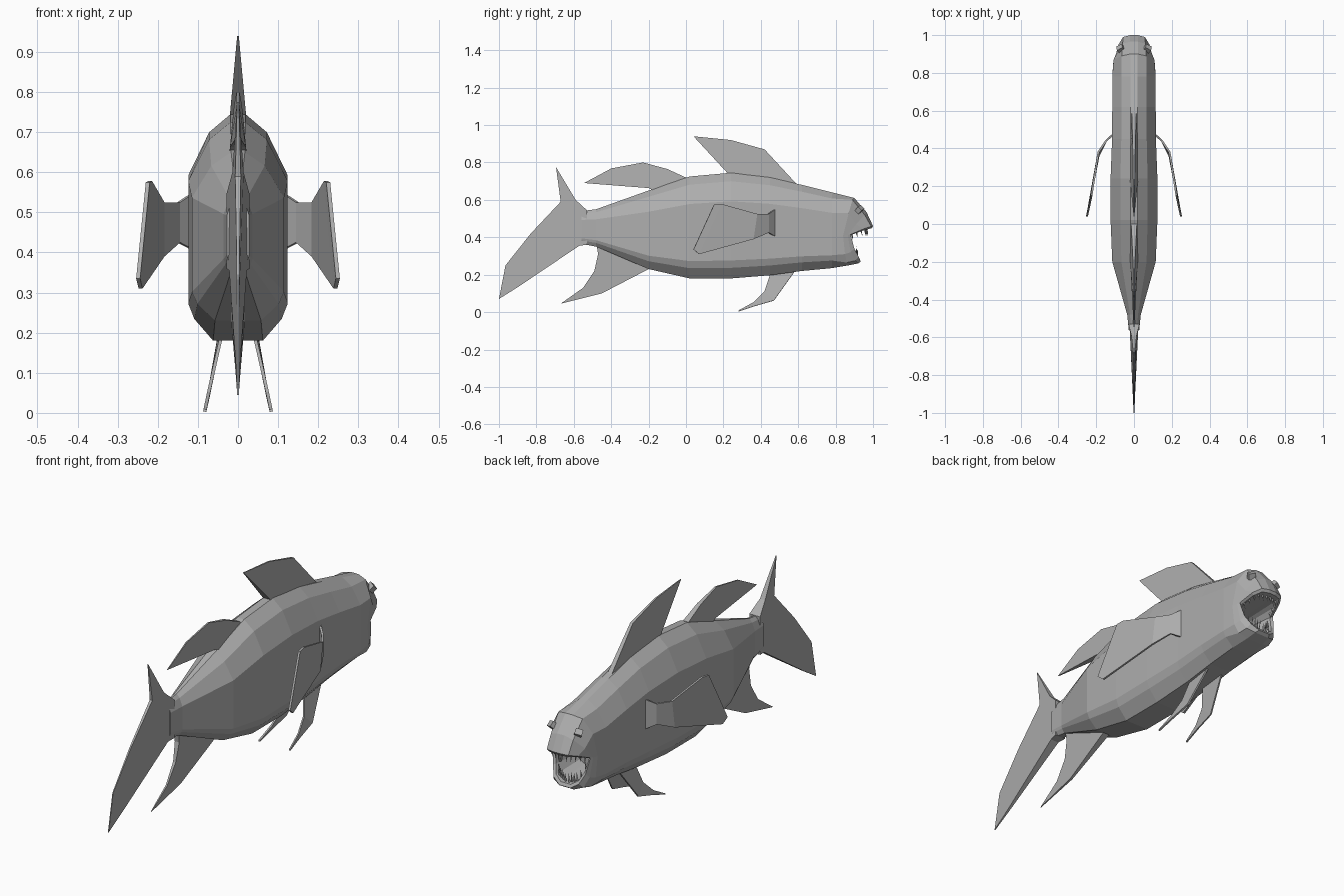
import bpy
import bmesh
from mathutils import Vector

cube = bpy.data.objects.get("Cube")
if cube:
    bpy.data.objects.remove(cube, do_unlink=True)

grey = bpy.data.materials.new("fish grey")
grey.use_nodes = True
colour = (0.42, 0.42, 0.42, 1)
grey.diffuse_color = colour
grey.node_tree.nodes["Principled BSDF"].inputs["Base Color"].default_value = colour


def make(name, verts, faces):
    mesh = bpy.data.meshes.new(name)
    mesh.from_pydata([tuple(v) for v in verts], [], faces)
    bm = bmesh.new()
    bm.from_mesh(mesh)
    bmesh.ops.recalc_face_normals(bm, faces=bm.faces)
    bm.to_mesh(mesh)
    bm.free()
    mesh.materials.append(grey)
    obj = bpy.data.objects.new(name, mesh)
    bpy.context.scene.collection.objects.link(obj)
    return obj


def full_ring(half):
    """Mirror half a cross-section into a closed ring."""
    return [Vector(p) for p in half] + [Vector((-x, y, z)) for x, y, z in reversed(half)]


def loft(name, rings):
    n = len(rings[0])
    faces = [(i * n + j, i * n + (j + 1) % n, (i + 1) * n + (j + 1) % n, (i + 1) * n + j)
             for i in range(len(rings) - 1) for j in range(n)]
    faces += [tuple(range(n)), tuple(range((len(rings) - 1) * n, len(rings) * n))]
    return make(name, [p for r in rings for p in r], faces)


# Body: one cross-section shape scaled along the spine
SECTION = [(.15, 1), (.58, .92), (1, .73), (1, .43), (1, .17), (.88, .1), (.5, 0)]
STATIONS = [  # y, half width, bottom, top
    (-.56, .028, .365, .54), (-.48, .036, .35, .55), (-.2, .115, .23, .65),
    (.02, .124, .18, .725), (.24, .124, .18, .745), (.45, .116, .197, .72),
    (.62, .115, .22, .68), (.78, .115, .235, .64)]
rings = [full_ring([(w * fx, y, lo + (hi - lo) * fz) for fx, fz in SECTION])
         for y, w, lo, hi in STATIONS]

# Head: brow, muzzle and lip rings, then the mouth cavity folded inward
BROW = [(.02, .9, .61), (.065, .89, .6), (.108, .87, .53), (.111, .84, .41),
        (.108, .85, .31), (.09, .86, .265), (.045, .87, .25)]
MUZZLE = [(.02, .965, .535), (.06, .955, .52), (.092, .91, .47), (.105, .865, .413),
          (.097, .88, .32), (.08, .905, .275), (.04, .92, .26)]
LIPS = [(.02, 1, .46), (.058, .99, .458), (.082, .95, .445), (.1, .88, .415),
        (.088, .9, .34), (.068, .923, .295), (.03, .935, .27)]
inner = [(x * .88, y - .008, .37 + (z - .37) * .86) for x, y, z in LIPS]
throat = [(x * .6, .76, .37 + (z - .37) * .6) for x, y, z in LIPS]
rings += [full_ring(r) for r in (BROW, MUZZLE, LIPS, inner, throat)]
loft("body", rings)


# Upright fins: side outline with a half thickness at each point
def upright_fin(name, outline):
    n = len(outline)
    verts = [(s * t, y, z) for s in (1, -1) for y, z, t in outline]
    faces = [tuple(range(n)), tuple(range(n, 2 * n))]
    faces += [(i, (i + 1) % n, n + (i + 1) % n, n + i) for i in range(n)]
    make(name, verts, faces)


upright_fin("front_dorsal_fin", [
    (.6, .675, .012), (.42, .87, .007), (.24, .92, .004), (.04, .94, .002),
    (.22, .745, .02), (.3, .7, .022), (.5, .67, .02)])
upright_fin("rear_dorsal_fin", [
    (.02, .71, .016), (-.1, .765, .01), (-.23, .8, .004), (-.4, .768, .003),
    (-.545, .69, .002), (-.2, .663, .02), (-.15, .64, .022)])
upright_fin("anal_fin", [
    (-.18, .24, .018), (-.45, .1, .006), (-.67, .045, .002), (-.55, .13, .004),
    (-.49, .22, .007), (-.47, .31, .012), (-.48, .37, .015), (-.3, .32, .02)])
upright_fin("tail_fin", [
    (-.53, .545, .029), (-.59, .6, .014), (-.695, .775, .002), (-.67, .59, .007),
    (-.83, .42, .004), (-.965, .25, .002), (-1, .07, .002), (-.9, .133, .006),
    (-.57, .355, .022), (-.53, .36, .029)])


# Paired fins: a bent strip of edge pairs, thickened
def paired_fin(name, pairs, thickness):
    for side, s in (("left", 1), ("right", -1)):
        verts = [(s * x, y, z) for pair in pairs for x, y, z in pair]
        faces = [(2 * i, 2 * i + 1, 2 * i + 3, 2 * i + 2) for i in range(len(pairs) - 1)]
        fin = make(side + "_" + name, verts, faces)
        mod = fin.modifiers.new("thickness", 'SOLIDIFY')
        mod.thickness = thickness
        mod.offset = 0


paired_fin("pectoral_fin", [
    ((.11, .475, .55), (.11, .475, .405)), ((.148, .44, .525), (.148, .44, .425)),
    ((.188, .38, .525), (.188, .36, .39)), ((.219, .19, .578), (.243, .07, .31)),
    ((.225, .15, .575), (.249, .04, .335))], .01)
paired_fin("pelvic_fin", [
    ((.04, .59, .23), (.036, .455, .215)), ((.07, .47, .062), (.06, .42, .11)),
    ((.076, .37, .033), (.073, .36, .052)), ((.083, .28, .003), (.082, .282, .009))], .008)


# Teeth: slim spikes set along the inner lips
def spike(name, base, tip, radius):
    base, tip = Vector(base), Vector(tip)
    corners = [base + Vector(d) * radius for d in ((1, 0, 0), (0, 1, 0), (-1, 0, 0), (0, -1, 0))]
    make(name, corners + [tip], [(0, 1, 2, 3)] + [(i, (i + 1) % 4, 4) for i in range(4)])


def tooth_row(name, start, end, count, height):
    for i in range(count):
        p = Vector(start).lerp(Vector(end), i / (count - 1))
        for side, s in (("left", 1), ("right", -1)):
            q = Vector((s * p.x, p.y, p.z))
            spike(f"{side}_{name}_{i + 1}", q, q + Vector((0, .008, height)), .006)


tooth_row("upper_front_tooth", (.01, .965, .45), (.05, .955, .448), 3, -.045)
tooth_row("upper_side_tooth", (.062, .935, .442), (.078, .885, .42), 3, -.035)
tooth_row("lower_front_tooth", (.01, .912, .285), (.048, .905, .3), 4, .05)
tooth_row("lower_side_tooth", (.06, .89, .315), (.07, .87, .35), 2, .04)

# Eyes: small tilted blocks on the brow slopes
for side, s in (("left", 1), ("right", -1)):
    out = Vector((s * .5, .55, .65)).normalized()
    along = Vector((s, -.5, -.3))
    along = (along - out * along.dot(out)).normalized()
    across = out.cross(along)
    centre = Vector((s * .07, .928, .548))
    eye = [[centre + along * a * .017 + across * b * .014 + out * h
            for a, b in ((1, 1), (-1, 1), (-1, -1), (1, -1))] for h in (-.015, .015)]
    loft(side + "_eye", eye)
